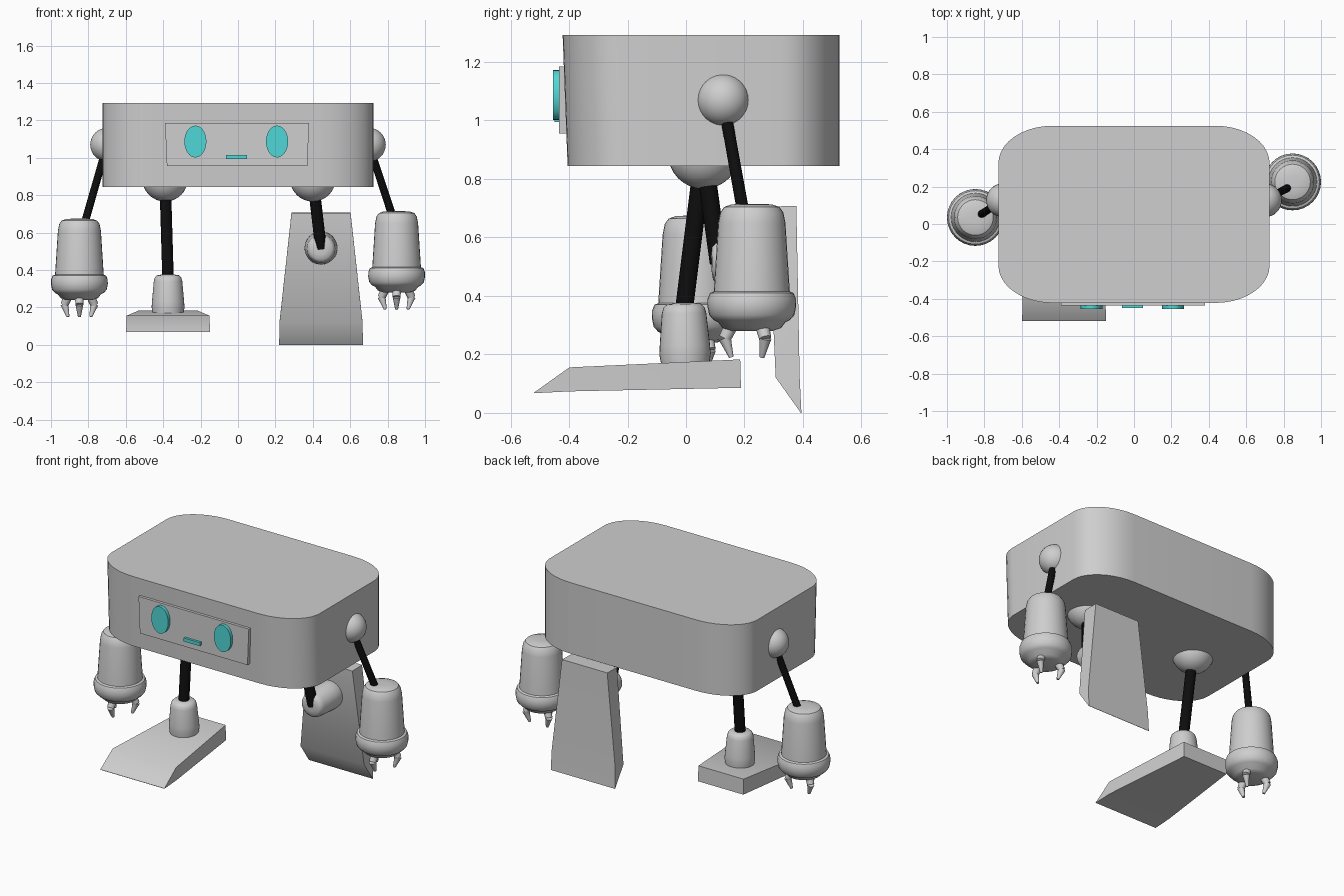
import bpy, bmesh
from math import pi, sin, cos, radians
from mathutils import Vector, Matrix

cube = bpy.data.objects.get("Cube")
if cube:
    bpy.data.objects.remove(cube, do_unlink=True)


def material(name, rgb):
    m = bpy.data.materials.new(name)
    m.use_nodes = True
    color = (*rgb, 1)
    m.diffuse_color = color
    node = next(n for n in m.node_tree.nodes if n.type == 'BSDF_PRINCIPLED')
    node.inputs["Base Color"].default_value = color
    node.inputs["Roughness"].default_value = 0.6
    return m


GREY = material("shell grey", (0.62, 0.62, 0.62))
BLACK = material("rod black", (0.004, 0.004, 0.004))
TEAL = material("glow teal", (0.08, 0.68, 0.68))
parts = []


def finish(name, bm, mat, matrix=Matrix()):
    bmesh.ops.transform(bm, matrix=matrix, verts=bm.verts)
    bmesh.ops.recalc_face_normals(bm, faces=bm.faces)
    mesh = bpy.data.meshes.new(name)
    bm.to_mesh(mesh)
    bm.free()
    mesh.materials.append(mat)
    ob = bpy.data.objects.new(name, mesh)
    bpy.context.collection.objects.link(ob)
    parts.append(ob)
    return ob


def loft(name, rings, mat, matrix=Matrix()):
    """Skin matching rings of points and cap both ends."""
    bm = bmesh.new()
    loops = [[bm.verts.new(p) for p in ring] for ring in rings]
    n = len(loops[0])
    for a, b in zip(loops, loops[1:]):
        for i in range(n):
            j = (i + 1) % n
            bm.faces.new((a[i], a[j], b[j], b[i]))
    bm.faces.new(loops[0])
    bm.faces.new(loops[-1])
    return finish(name, bm, mat, matrix)


def lathe(name, profile, mat, matrix=Matrix(), sides=32):
    """Turn (radius, height) pairs around z."""
    rings = [[(r * cos(2 * pi * i / sides), r * sin(2 * pi * i / sides), z)
              for i in range(sides)] for r, z in profile]
    return loft(name, rings, mat, matrix)


def rod(name, start, end, r0, r1, mat, sides=16):
    start, end = Vector(start), Vector(end)
    axis = end - start
    turn = axis.to_track_quat('Z', 'Y').to_matrix().to_4x4()
    return lathe(name, [(r0, 0), (r1, axis.length)], mat,
                 Matrix.Translation(start) @ turn, sides)


def ball(name, center, radius):
    bm = bmesh.new()
    bmesh.ops.create_uvsphere(bm, u_segments=32, v_segments=16, radius=radius)
    return finish(name, bm, GREY, Matrix.Translation(center))


def box(name, low, high, mat):
    bm = bmesh.new()
    bmesh.ops.create_cube(bm, size=1)
    low, high = Vector(low), Vector(high)
    size = high - low
    return finish(name, bm, mat, Matrix.Translation((low + high) / 2)
                  @ Matrix.Diagonal((*size, 1)))


# Body: rounded rectangle with a slightly raked front
def body_ring(z, front):
    back, half, rx, ry = 0.525, 0.725, 0.29, 0.2
    ring = []
    for quarter in range(4):
        sx = 1 if quarter in (0, 3) else -1
        cy = back - ry if quarter < 2 else front + ry
        for k in range(11):
            a = (quarter + k / 10) * pi / 2
            ring.append((sx * (half - rx) + rx * cos(a), cy + ry * sin(a), z))
    return ring


loft("body", [body_ring(0.845, -0.405), body_ring(1.293, -0.422)], GREY)

# Face
face = box("face_panel", (-0.39, -0.435, 0.955), (0.38, -0.4, 1.185), GREY)
for v in face.data.vertices:
    if v.co.z < 1:
        v.co.x *= 0.975
for side, x in (("right", -0.228), ("left", 0.209)):
    lathe(side + "_eye", [(1, 0), (1, 0.025)], TEAL,
          Matrix.Translation((x, -0.43, 1.087)) @ Matrix.Rotation(pi / 2, 4, 'X')
          @ Matrix.Diagonal((0.059, 0.085, 1, 1)))
box("mouth", (-0.064, -0.45, 0.994), (0.048, -0.43, 1.016), TEAL)

# Arms
HAND = [(0.03, 0.435), (0.07, 0.433), (0.095, 0.424), (0.108, 0.405), (0.115, 0.37),
        (0.13, 0.135), (0.143, 0.13), (0.151, 0.11), (0.152, 0.085), (0.146, 0.055),
        (0.13, 0.037), (0.115, 0.03), (0.1, 0.01), (0.07, 0)]


def arm(side, shoulder, wrist, hand):
    ball(side + "_shoulder", shoulder, 0.09)
    rod(side + "_arm", shoulder, wrist, 0.02, 0.021, BLACK)
    lathe(side + "_hand", HAND, GREY, Matrix.Translation(hand))
    for i in range(3):
        a = radians(-90 + 120 * i)
        out = Vector((cos(a), sin(a), 0))
        path = [Vector(hand) + out * r + Vector((0, 0, z))
                for r, z in ((0.07, 0.02), (0.092, -0.025), (0.07, -0.09))]
        rod(f"{side}_finger_base_{i}", path[0], path[1], 0.024, 0.021, GREY, 12)
        rod(f"{side}_finger_tip_{i}", path[1], path[2], 0.021, 0.008, GREY, 12)


arm("left", (0.7, 0.127, 1.07), (0.825, 0.195, 0.69), (0.848, 0.225, 0.28))
arm("right", (-0.7, 0.127, 1.07), (-0.82, 0.05, 0.65), (-0.848, 0.035, 0.24))

# Legs: the ankle and wedge foot share one local frame
ANKLE = [(0.08, 0.07), (0.088, 0.12), (0.086, 0.15), (0.076, 0.26), (0.07, 0.28),
         (0.058, 0.291), (0.03, 0.295)]
FOOT = [(-0.52, 0, 0.002, 0.224), (-0.397, 0.003, 0.085, 0.222), (0.188, 0, 0.097, 0.158)]


def leg(side, hip, foot, pitch):
    frame = Matrix.Translation(foot) @ Matrix.Rotation(radians(pitch), 4, 'X')
    ball(side + "_hip", hip, 0.122)
    rod(side + "_leg", hip, frame @ Vector((0, 0, 0.27)), 0.031, 0.031, BLACK)
    lathe(side + "_ankle", ANKLE, GREY, frame)
    loft(side + "_foot", [[(-w, y, lo), (w, y, lo), (w, y, hi), (-w, y, hi)]
                          for y, lo, hi, w in FOOT], GREY, frame)


leg("right", (-0.39, 0.06, 0.888), (-0.374, 0, 0.081), 1.5)
leg("left", (0.4, 0.06, 0.888), (0.444, 0.382, 0.52), 91.4)

# Smooth the round parts, keep hard edges
bpy.ops.object.select_all(action='DESELECT')
for ob in parts:
    ob.select_set(True)
bpy.context.view_layer.objects.active = parts[0]
bpy.ops.object.shade_smooth_by_angle(angle=radians(35))
